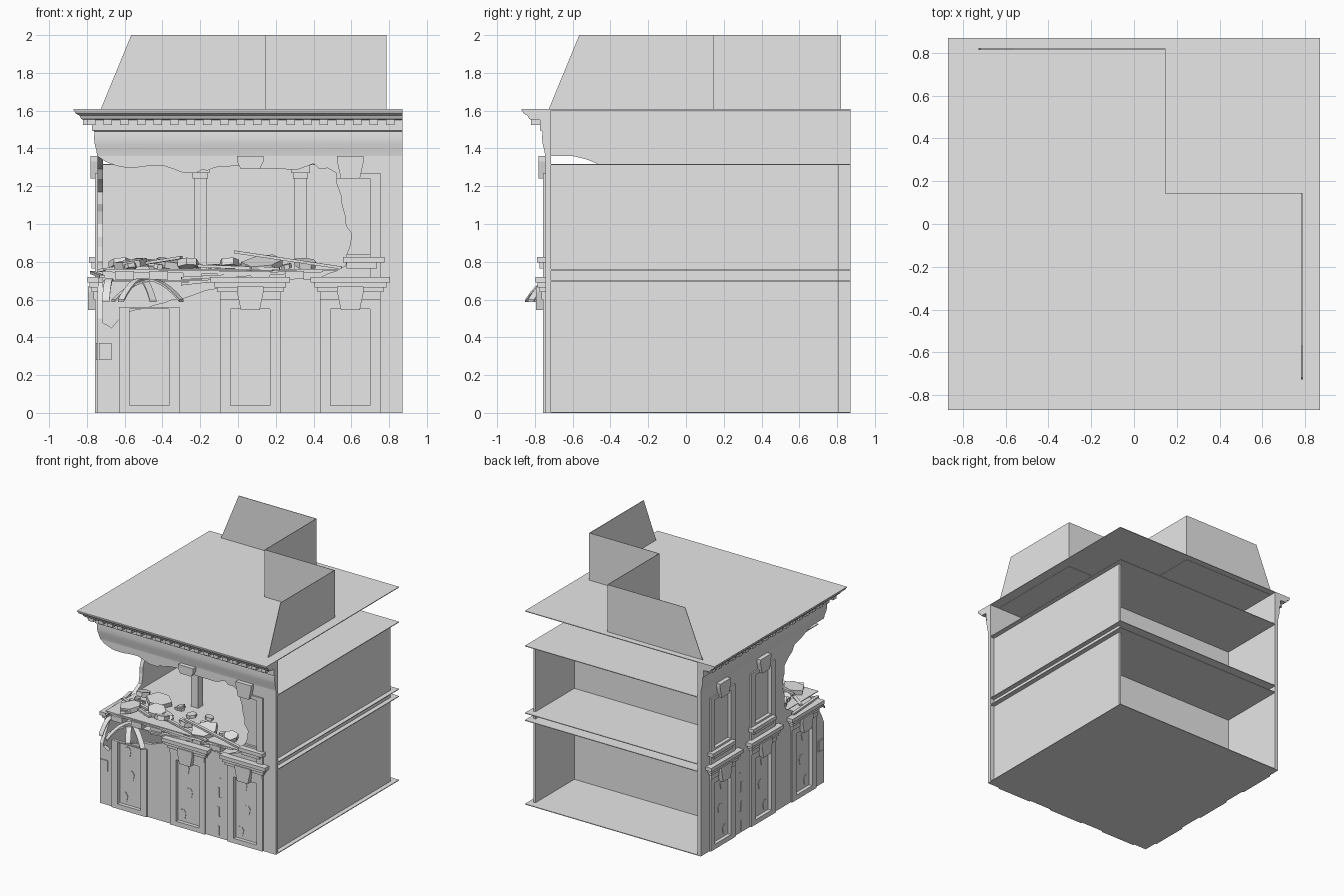
import bpy, bmesh, math, random
from mathutils import Vector, Euler

random.seed(7)
if "Cube" in bpy.data.objects:
    bpy.data.objects.remove(bpy.data.objects["Cube"])

stone = bpy.data.materials.new("grey_stone")
stone.use_nodes = True
grey = (0.8, 0.8, 0.8, 1)
stone.diffuse_color = grey
stone.node_tree.nodes["Principled BSDF"].inputs["Base Color"].default_value = grey

FRONT, SIDE = 0, 1
END = 0.87            # cut end of the facades
INNER, OUTER = -0.715, -0.745
BAYS = (-0.47, 0.065, 0.595)


def finish(name, bm, smooth=False):
    bmesh.ops.recalc_face_normals(bm, faces=bm.faces)
    mesh = bpy.data.meshes.new(name)
    bm.to_mesh(mesh)
    bm.free()
    mesh.materials.append(stone)
    if smooth:
        mesh.shade_smooth()
        mesh.set_sharp_from_angle(angle=math.radians(30))
    obj = bpy.data.objects.new(name, mesh)
    bpy.context.collection.objects.link(obj)
    return obj


def place(side, u, d, z):
    """Facade coordinates: u along the wall, d outward depth (negative is out)."""
    return (u, d, z) if side == FRONT else (d, u, z)


def prism(bm, side, points, d0, d1):
    rings = [[bm.verts.new(place(side, u, d, z)) for u, z in points] for d in (d0, d1)]
    bm.faces.new(rings[0])
    bm.faces.new(rings[1][::-1])
    for i in range(len(points)):
        j = (i + 1) % len(points)
        bm.faces.new((rings[0][i], rings[0][j], rings[1][j], rings[1][i]))


def block(bm, side, u0, u1, z0, z1, d0, d1):
    prism(bm, side, [(u0, z0), (u1, z0), (u1, z1), (u0, z1)], d0, d1)


def single(name, *args):
    bm = bmesh.new()
    block(bm, *args)
    return finish(name, bm)


def ragged(path, steps=3, amount=0.014):
    """Break every edge of a path into a rough line."""
    out = []
    for (a, b), (c, d) in zip(path, path[1:]):
        out.append((a, b))
        for k in range(1, steps):
            t = k / steps
            out.append((a + (c - a) * t + random.uniform(-amount, amount),
                        b + (d - b) * t + random.uniform(-amount, amount)))
    return out + [path[-1]]


# Broken outline of each facade, from the corner under the cornice to the corner below
front_break = [(-0.745, 1.36), (-0.6, 1.3), (-0.4, 1.31), (-0.22, 1.27), (-0.12, 1.3), (0.25, 1.29),
               (0.4, 1.32), (0.52, 1.27), (0.55, 1.1), (0.6, 0.95), (0.57, 0.78), (0.42, 0.71),
               (0.26, 0.7), (-0.11, 0.66), (-0.28, 0.61), (-0.45, 0.57), (-0.6, 0.53), (-0.67, 0.45), (-0.745, 0.49)]
side_break = [(-0.745, 1.38), (-0.6, 1.36), (-0.36, 1.29), (-0.23, 1.17), (-0.2, 1.0),
              (-0.24, 0.8), (-0.4, 0.71), (-0.64, 0.69), (-0.745, 0.5)]


def frame(bm, side, u, z0, z1, inner0, inner1, half=True):
    w, r, d = 0.16, 0.105, -0.757
    block(bm, side, u + r, u + w, z0, z1, OUTER + 0.01, d)
    left = u - r if half else u
    if half:
        block(bm, side, u - w, u - r, z0, z1, OUTER + 0.01, d)
    block(bm, side, left, u + r, inner1, z1, OUTER + 0.01, d)
    if half:
        block(bm, side, left, u + r, z0, inner0, OUTER + 0.01, d)


def keystone(bm, side, u, z0, z1, d):
    prism(bm, side, [(u - 0.05, z0), (u + 0.05, z0), (u + 0.07, z1 - 0.03), (u + 0.07, z1),
                     (u - 0.07, z1), (u - 0.07, z1 - 0.03)], OUTER + 0.01, d)


def facade(side, label, broken, upper_bays):
    bm = bmesh.new()
    outline = [(OUTER, 0), (END, 0), (END, 1.42), (OUTER, 1.42)] + ragged(broken)
    prism(bm, side, outline, INNER, OUTER)
    wall = finish(label + "_wall", bm)
    # Sunken window panels
    bm = bmesh.new()
    for u in BAYS:
        block(bm, side, u - 0.105, u + 0.105, 0.04, 0.55, -0.727, -0.8)
    for u in upper_bays:
        block(bm, side, u - 0.105, u + 0.105, 0.84, 1.24, -0.727, -0.8)
    cutter = finish(label + "_cutter", bm)
    mod = wall.modifiers.new("panels", "BOOLEAN")
    mod.operation, mod.object, mod.solver = "DIFFERENCE", cutter, "EXACT"
    bpy.context.view_layer.update()
    cut = bpy.data.meshes.new_from_object(wall.evaluated_get(bpy.context.evaluated_depsgraph_get()))
    wall.modifiers.clear()
    wall.data = cut
    bpy.data.objects.remove(cutter)

    trim, ledges, keys = bmesh.new(), bmesh.new(), bmesh.new()
    for u in BAYS:
        ruined = side == FRONT and u == BAYS[0]
        top = 0.56 if ruined else 0.61
        frame(trim, side, u, 0, top, 0.04, 0.55)
        if not ruined:
            # Stepped ledge above the ground floor panels
            for w, z0, z1, d in ((0.16, 0.6, 0.64, -0.765), (0.175, 0.64, 0.665, -0.775),
                                 (0.19, 0.665, 0.69, -0.785), (0.21, 0.69, 0.72, -0.797)):
                block(ledges, side, u - w, u + w, z0, z1, OUTER + 0.01, d)
            keystone(keys, side, u, 0.545, 0.67, -0.793)
    for u in upper_bays:
        whole = side == SIDE
        frame(trim, side, u, 0.72, 1.27, 0.84, 1.24, whole)
        left = u - 0.125 if whole else u - 0.04
        block(ledges, side, left, u + 0.18, 0.795, 0.825, OUTER + 0.01, -0.79)
        block(ledges, side, left + 0.02, u + 0.14, 0.765, 0.795, OUTER + 0.01, -0.775)
        keystone(keys, side, u, 1.24, 1.36, -0.78)
    if side == FRONT:
        keystone(keys, side, BAYS[1], 1.29, 1.36, -0.78)
    finish(label + "_frames", trim)
    finish(label + "_ledges", ledges)
    finish(label + "_keystones", keys)

    # Patches of fallen plaster and a stepped crack
    bm = bmesh.new()
    for u in BAYS:
        for du, z in ((-0.06, 0.1), (0, 0.29), (-0.03, 0.48)):
            ring = [(u + du + 0.03 * math.cos(a), z + 0.045 * math.sin(a))
                    for a in (0.3, 1.2, 2.2, 3.3, 4.2, 5.4)]
            prism(bm, side, ring, -0.724, -0.731)
    for k in range(6):
        u = 0.33 + 0.02 * (k % 2)
        block(bm, side, u, u + 0.02, 0.08 * k + 0.02, 0.08 * k + 0.1, OUTER, OUTER - 0.003)
    block(bm, side, -0.735, -0.67, 0.28, 0.37, OUTER, OUTER - 0.008)
    finish(label + "_damage", bm)


facade(FRONT, "front", front_break, BAYS[2:])
facade(SIDE, "side", side_break, BAYS[1:])

# Cornice swept round the corner
profile = [(INNER, 1.36), (-0.745, 1.36), (-0.75, 1.39), (-0.758, 1.42), (-0.762, 1.45), (-0.76, 1.49),
           (-0.772, 1.495), (-0.772, 1.55), (-0.83, 1.555), (-0.84, 1.575), (-0.86, 1.585), (-0.87, 1.607), (INNER, 1.607)]
bm = bmesh.new()
rows = [[bm.verts.new(p) for p in ((END, d, z), (d, d, z), (d, END, z))] for d, z in profile]
for a, b in zip(rows, rows[1:] + rows[:1]):
    for k in (0, 1):
        bm.faces.new((a[k], a[k + 1], b[k + 1], b[k]))
for k in (0, 2):
    bm.faces.new([r[k] for r in rows])
finish("cornice", bm, smooth=True)

bm = bmesh.new()
for side in (FRONT, SIDE):
    for i in range(19):
        u = -0.8 + i * 0.088
        block(bm, side, u, u + 0.045, 1.525, 1.556, -0.765, -0.82)
finish("dentils", bm)

# Floor plates, ceiling plates and roof plate
for name, z in (("ground_floor", 0), ("lower_ceiling", 0.695), ("upper_floor", 0.755), ("upper_ceiling", 1.312)):
    single(name, FRONT, INNER, END, z, z + 0.006, INNER, END)
single("roof_plate", FRONT, -END, END, 1.602, 1.608, -END, END)

# Plain party wall, cross wall and room columns
single("party_wall", FRONT, 0.815, 0.832, 0, 1.312, INNER, 0.81)
single("cross_wall", FRONT, INNER, 0.815, 0, 1.312, 0.285, 0.3)
for i, x in enumerate((-0.2, 0.33)):
    bm = bmesh.new()
    for w, z0, z1 in ((0.032, 0.76, 1.24), (0.04, 1.24, 1.27), (0.05, 1.27, 1.312)):
        block(bm, FRONT, x - w, x + w, z0, z1, -0.25 - w, -0.25 + w)
    finish("column_%d" % i, bm)

# Upright sheets of the attic, with sloped free ends
for i, side in enumerate((FRONT, SIDE)):
    bm = bmesh.new()
    prism(bm, side, [(-0.73, 1.6), (0.148, 1.6), (0.148, 2), (-0.565, 2)], 0.816, 0.82)
    finish("attic_outer_%d" % i, bm) if side == FRONT else bm.free()
bm = bmesh.new()
prism(bm, SIDE, [(-0.73, 1.6), (0.146, 1.6), (0.146, 2), (-0.565, 2)], 0.783, 0.787)
finish("attic_party_sheet", bm)
single("attic_step_across", FRONT, 0.146, 0.787, 1.6, 2, 0.142, 0.146)
single("attic_step_along", SIDE, 0.142, 0.82, 1.6, 2, 0.144, 0.148)


def beam(bm, start, end, width=0.025, thick=0.015, sag=0, steps=1):
    """Plank between two points, bowed upward by sag."""
    a, b = Vector(start), Vector(end)
    across = (b - a).cross(Vector((0, 0, 1))).normalized() * width / 2
    down = Vector((0, 0, -thick))
    rings = []
    for k in range(steps + 1):
        t = k / steps
        p = a.lerp(b, t) + Vector((0, 0, 4 * sag * t * (1 - t)))
        rings.append([bm.verts.new(q) for q in (p - across, p + across, p + across + down, p - across + down)])
    for r, s in zip(rings, rings[1:]):
        for k in range(4):
            bm.faces.new((r[k], r[k - 1], s[k - 1], s[k]))
    bm.faces.new(rings[0])
    bm.faces.new(rings[-1][::-1])


def chunk(bm, x, y, z, size, thick):
    """Rough broken slab lying at a tilt."""
    turn = Euler([random.uniform(-0.35, 0.35), random.uniform(-0.3, 0.3), random.uniform(0, 6)]).to_matrix()
    ring = [(a, size * random.uniform(0.65, 1)) for a in (0, 1, 1.9, 3, 4.1, 5.2)]
    low, high = [[bm.verts.new(Vector((x, y, z)) + turn @ Vector((r * math.cos(a), r * math.sin(a), h)))
                  for a, r in ring] for h in (-thick, thick)]
    bm.faces.new(low[::-1])
    bm.faces.new(high)
    for k in range(6):
        bm.faces.new((low[k - 1], low[k], high[k], high[k - 1]))


# Rubble heaped on the broken floor
bm = bmesh.new()
for x, y, size in ((-0.56, -0.6, 0.1), (-0.45, -0.4, 0.11), (-0.26, -0.62, 0.08), (0.14, -0.62, 0.13),
                   (-0.05, -0.6, 0.07), (-0.62, -0.35, 0.08), (0.36, -0.6, 0.07), (-0.36, -0.55, 0.08)):
    chunk(bm, x, y, 0.79, size, 0.018)
for i in range(16):
    chunk(bm, random.uniform(-0.66, 0.3), random.uniform(-0.7, -0.35), 0.775, random.uniform(0.025, 0.05), 0.012)
finish("rubble", bm)

# Fallen beams, joist ends and bent planks hanging over the edge
bm = bmesh.new()
beam(bm, (-0.02, -0.66, 0.86), (0.55, -0.7, 0.775))
beam(bm, (-0.7, -0.7, 0.76), (0.1, -0.73, 0.75))
beam(bm, (-0.64, -0.5, 0.8), (0.22, -0.72, 0.77))
beam(bm, (-0.3, -0.74, 0.72), (0.45, -0.7, 0.76), 0.03)
beam(bm, (-0.74, -0.45, 0.76), (-0.3, -0.72, 0.83))
beam(bm, (-0.77, -0.3, 0.75), (-0.72, -0.7, 0.73))
finish("fallen_beams", bm)

bm = bmesh.new()
for x in (-0.6, -0.42, -0.24, -0.06, 0.12, 0.3):
    block(bm, FRONT, x - 0.05, x + 0.05, 0.705, 0.75, -0.735, -0.55)
finish("joists", bm)

bm = bmesh.new()
for a, b, y in ((-0.42, -0.66, -0.8), (-0.5, -0.62, -0.84), (-0.52, -0.45, -0.8), (-0.5, -0.3, -0.82), (-0.68, -0.7, -0.8)):
    beam(bm, (a, -0.68, 0.71), (b, y, 0.6), 0.04, 0.012, 0.035, 6)
beam(bm, (-0.3, -0.7, 0.69), (0.4, -0.735, 0.7), 0.03, 0.015, 0.02, 5)
finish("bent_planks", bm)
